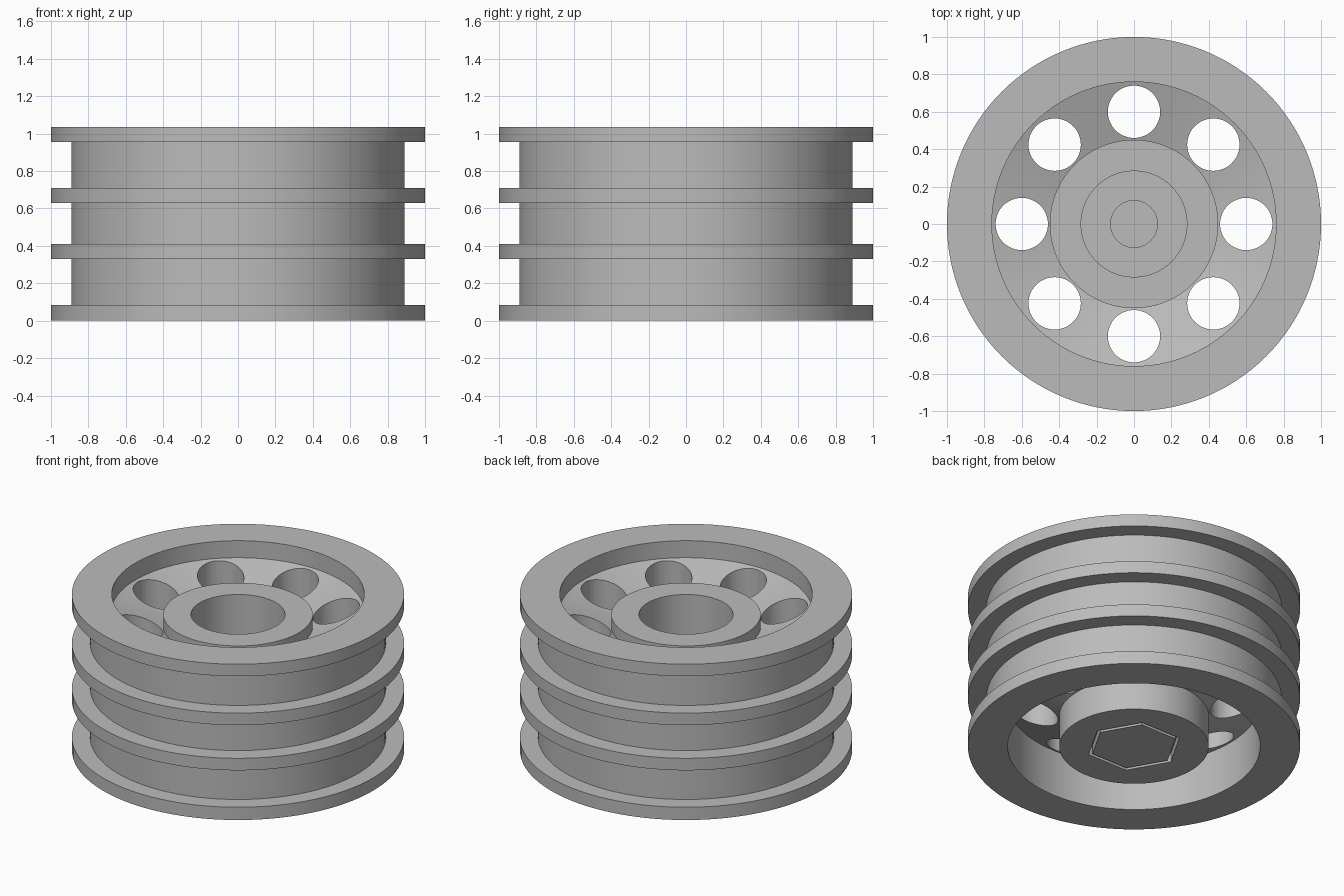
import bpy
import bmesh
import math
from mathutils import Matrix, Vector

default_cube = bpy.data.objects.get("Cube")
if default_cube:
    bpy.data.objects.remove(default_cube, do_unlink=True)

# Single plain grey
grey = bpy.data.materials.new("plain grey")
grey.use_nodes = True
colour = (0.5, 0.5, 0.5, 1)
grey.diffuse_color = colour
grey.node_tree.nodes["Principled BSDF"].inputs["Base Color"].default_value = colour


def add_object(name, bm):
    bmesh.ops.recalc_face_normals(bm, faces=bm.faces)
    mesh = bpy.data.meshes.new(name)
    bm.to_mesh(mesh)
    bm.free()
    mesh.materials.append(grey)
    obj = bpy.data.objects.new(name, mesh)
    bpy.context.collection.objects.link(obj)
    return obj


def lathe(name, profile, steps, closed=False):
    """Revolve (radius, height) points about the z axis."""
    bm = bmesh.new()
    verts = [bm.verts.new((r, 0, z)) for r, z in profile]
    edges = [bm.edges.new(pair) for pair in zip(verts, verts[1:])]
    if closed:
        edges.append(bm.edges.new((verts[-1], verts[0])))
    bmesh.ops.spin(bm, geom=verts + edges, cent=(0, 0, 0), axis=(0, 0, 1),
                   angle=math.tau, steps=steps)
    bmesh.ops.remove_doubles(bm, verts=bm.verts, dist=0.0001)
    bmesh.ops.dissolve_degenerate(bm, edges=bm.edges, dist=0.0001)
    return add_object(name, bm)


def cut(obj, cutter):
    cutter.hide_render = True
    mod = obj.modifiers.new("cut", 'BOOLEAN')
    mod.operation = 'DIFFERENCE'
    mod.solver = 'EXACT'
    mod.object = cutter
    bpy.context.view_layer.objects.active = obj
    bpy.ops.object.modifier_apply(modifier=mod.name)
    bpy.data.objects.remove(cutter, do_unlink=True)


# Wheel section: lower hub, dished web and lower rim face
HEIGHT, RIM, GROOVE, INNER, HUB, BORE = 1.035, 1.0, 0.89, 0.76, 0.45, 0.283
profile = [(0, 0), (HUB, 0), (HUB, 0.21), (INNER, 0.31), (INNER, 0)]

# Four flanges with three belt grooves between them
flanges = [(0, 0.085), (0.33, 0.41), (0.63, 0.71), (0.955, HEIGHT)]
for i, (low, high) in enumerate(flanges):
    if i > 0:
        profile.append((GROOVE, low))
    profile += [(RIM, low), (RIM, high)]
    if i < len(flanges) - 1:
        profile.append((GROOVE, high))

# Upper dish, hub top and stepped blind bore
profile += [(INNER, HEIGHT), (INNER, 0.922), (HUB, 0.82), (HUB, 0.9),
            (BORE, 0.9), (BORE, 0.3), (0.125, 0.3), (0.125, 0.15), (0, 0.15)]
wheel = lathe("grooved_wheel", profile, 128)

# Eight round holes through the web
bm = bmesh.new()
for i in range(8):
    turn = Matrix.Rotation(i * math.tau / 8, 4, 'Z')
    place = turn @ Matrix.Translation(Vector((0.6, 0, 0.5)))
    bmesh.ops.create_cone(bm, cap_ends=True, segments=48, radius1=0.14,
                          radius2=0.14, depth=1.6, matrix=place)
cut(wheel, add_object("web_hole_cutter", bm))

# Narrow hexagonal groove under the hub
cut(wheel, lathe("hex_groove_cutter",
                 [(0.265, -0.1), (0.29, -0.1), (0.29, 0.06), (0.265, 0.06)],
                 6, closed=True))

# Smooth walls with crisp rims
bpy.ops.object.select_all(action='DESELECT')
wheel.select_set(True)
bpy.context.view_layer.objects.active = wheel
bpy.ops.object.shade_smooth_by_angle(angle=math.radians(15))
